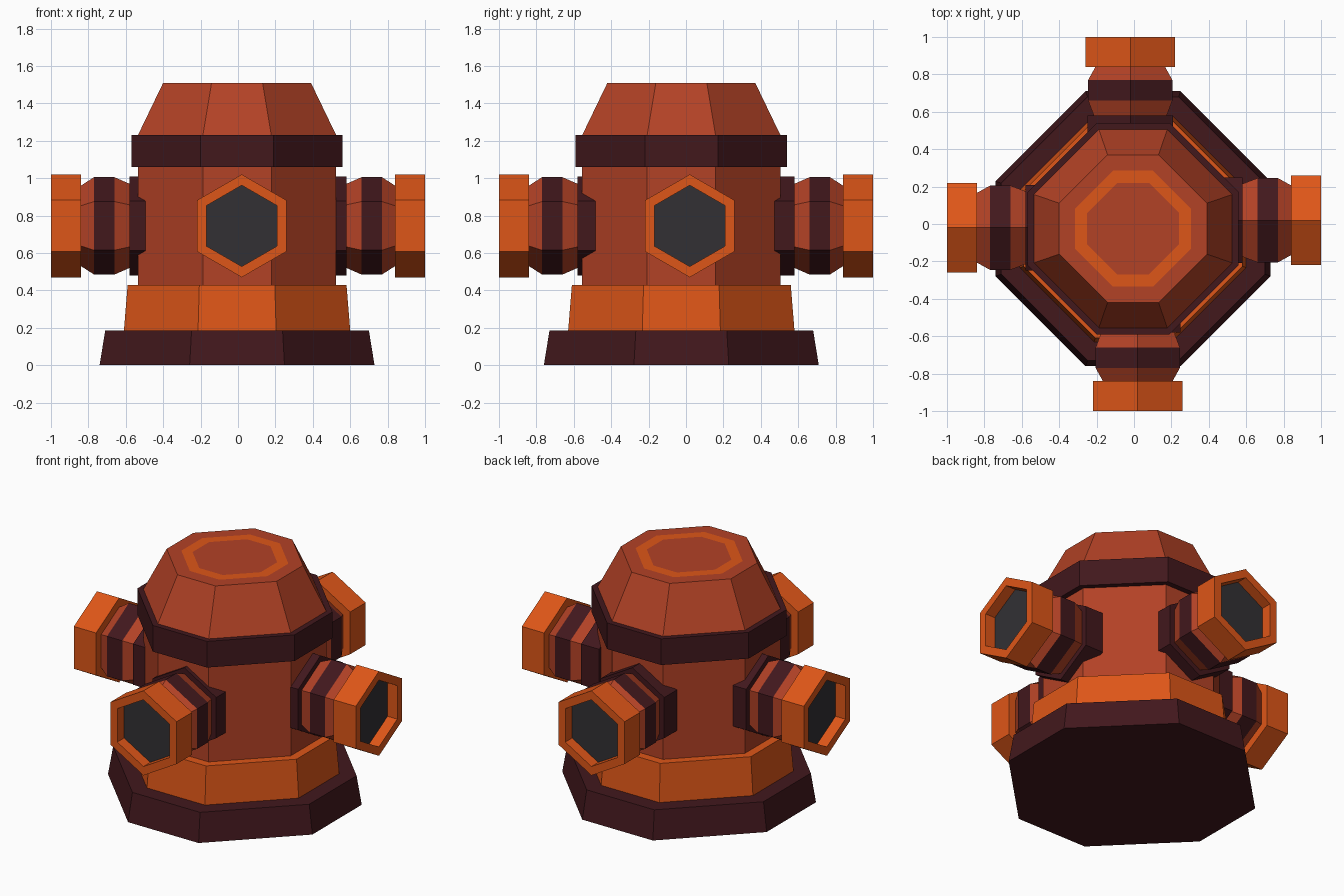
import bpy, bmesh
from math import sin, cos, pi
from mathutils import Matrix

if "Cube" in bpy.data.objects:
    bpy.data.objects.remove(bpy.data.objects["Cube"])


def material(name, rgb):
    m = bpy.data.materials.new(name)
    m.diffuse_color = (*rgb, 1)
    m.use_nodes = True
    m.node_tree.nodes["Principled BSDF"].inputs["Base Color"].default_value = m.diffuse_color
    return m


RED = material("red_paint", (0.45, 0.054, 0.019))
ORANGE = material("orange_paint", (0.73, 0.093, 0.009))
DARK = material("dark_metal", (0.054, 0.009, 0.012))
GREY = material("grey_face", (0.032, 0.030, 0.034))

# Cross-sections: a square with wide chamfers, and a hexagon with a point up
K = 0.345
OCT = [(1, -K), (1, K), (K, 1), (-K, 1), (-1, K), (-1, -K), (-K, -1), (K, -1)]
HEX = [(cos(pi / 2 + i * pi / 3), sin(pi / 2 + i * pi / 3)) for i in range(6)]


def loft(name, section, rings, bands, matrix, start, end):
    """Loft scaled sections through (size, height) rings, one material per band."""
    mats = list(dict.fromkeys([*bands, start, end]))
    bm = bmesh.new()
    loops = [[bm.verts.new((x * s, y * s, h)) for x, y in section] for s, h in rings]
    n = len(section)
    for a, b, mat in zip(loops, loops[1:], bands):
        for i in range(n):
            j = (i + 1) % n
            bm.faces.new((a[i], a[j], b[j], b[i])).material_index = mats.index(mat)
    bm.faces.new(loops[0][::-1]).material_index = mats.index(start)
    bm.faces.new(loops[-1]).material_index = mats.index(end)
    bm.transform(matrix)
    bmesh.ops.recalc_face_normals(bm, faces=bm.faces)
    me = bpy.data.meshes.new(name)
    bm.to_mesh(me)
    bm.free()
    for m in mats:
        me.materials.append(m)
    ob = bpy.data.objects.new(name, me)
    bpy.context.collection.objects.link(ob)
    return ob


# Central column, bottom to top
centre = Matrix.Translation((-0.005, -0.025, 0))
for name, rings, mat in [
    ("base", [(0.735, 0), (0.705, 0.185)], DARK),
    ("lower_skirt", [(0.605, 0.185), (0.585, 0.43)], ORANGE),
    ("barrel", [(0.53, 0.43), (0.53, 1.06)], RED),
    ("collar", [(0.565, 1.06), (0.565, 1.23)], DARK),
]:
    loft(name, OCT, rings, [mat], centre, mat, mat)

# Sloped bonnet with an orange ring on its flat top
loft("bonnet", OCT, [(0.53, 1.23), (0.395, 1.51), (0.31, 1.51), (0.245, 1.51)],
     [RED, RED, ORANGE], centre, RED, RED)

# Four outlets, each turned a quarter around the middle
for k, side in enumerate(["front", "right", "back", "left"]):
    place = (Matrix.Rotation(k * pi / 2, 4, 'Z')
             @ Matrix.Translation((0.02, 0, 0.745))
             @ Matrix.Rotation(pi / 2, 4, 'X'))
    # Flange and banded neck
    loft(side + "_outlet_neck", HEX,
         [(0.265, 0.45), (0.265, 0.58), (0.225, 0.58), (0.26, 0.66), (0.26, 0.77), (0.215, 0.84)],
         [DARK, DARK, RED, DARK, RED], place, DARK, RED)
    # Hexagonal end with a recessed grey face
    loft(side + "_outlet_end", HEX,
         [(0.275, 0.84), (0.275, 1.0), (0.217, 1.0), (0.217, 0.93)],
         [ORANGE, ORANGE, ORANGE], place, ORANGE, GREY)
